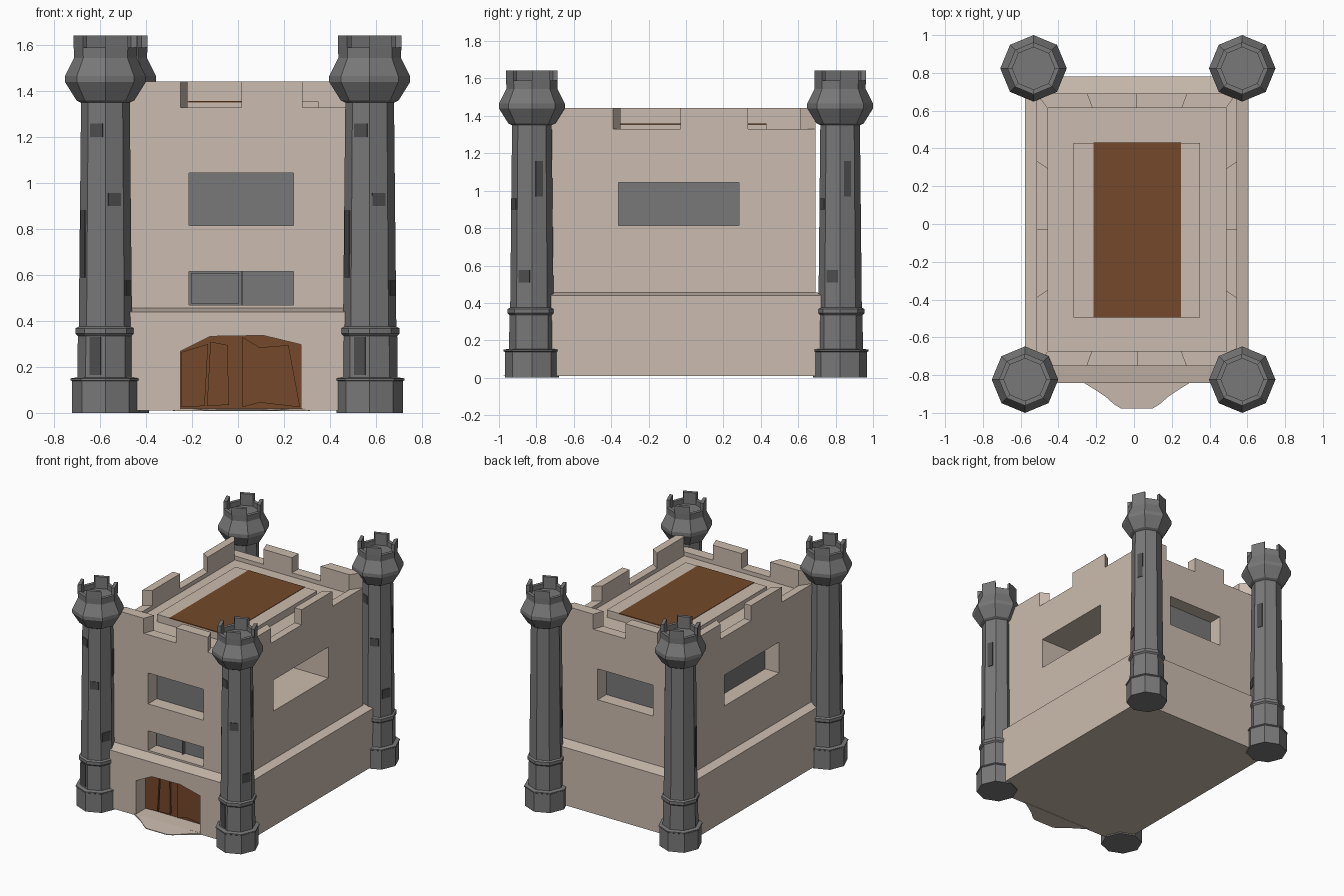
import bpy, bmesh, math
from mathutils import Vector, Matrix

cube = bpy.data.objects.get("Cube")
if cube:
    bpy.data.objects.remove(cube, do_unlink=True)


def material(name, rgb):
    m = bpy.data.materials.new(name)
    m.use_nodes = True
    m.diffuse_color = (*rgb, 1)
    m.node_tree.nodes["Principled BSDF"].inputs["Base Color"].default_value = (*rgb, 1)
    return m


SAND = material("sandstone", (0.60, 0.50, 0.425))
GREY = material("grey stone", (0.19, 0.19, 0.19))
DARK = material("dark slit", (0.075, 0.075, 0.075))
WOOD = material("brown wood", (0.175, 0.066, 0.023))


def loft(name, loops, mat, place=(0, 0, 0)):
    """Skin a stack of equal-length closed loops and cap both ends."""
    bm = bmesh.new()
    rings = [[bm.verts.new(p) for p in loop] for loop in loops]
    n = len(rings[0])
    for a, b in zip(rings, rings[1:]):
        for i in range(n):
            j = (i + 1) % n
            bm.faces.new((a[i], a[j], b[j], b[i]))
    bm.faces.new(rings[0])
    bm.faces.new(rings[-1])
    bmesh.ops.recalc_face_normals(bm, faces=bm.faces)
    mesh = bpy.data.meshes.new(name)
    bm.to_mesh(mesh)
    bm.free()
    mesh.materials.append(mat)
    ob = bpy.data.objects.new(name, mesh)
    ob.location = place
    bpy.context.scene.collection.objects.link(ob)
    return ob


def rect(x0, x1, y0, y1, z):
    return [(x0, y0, z), (x1, y0, z), (x1, y1, z), (x0, y1, z)]


def box(name, x, y, z, mat):
    return loft(name, [rect(*x, *y, h) for h in z], mat)


def prism_y(name, outline, y0, y1, mat):
    return loft(name, [[(x, y, z) for x, z in outline] for y in (y0, y1)], mat)


# Keep: plinth, sloping ledge, walls and sunken roof
CX, CY = 0.015, -0.03
PLINTH, OUTER, INNER = (0.592, 0.812), (0.53, 0.722), (0.471, 0.643)


def corners(half, z):
    return rect(CX - half[0], CX + half[0], CY - half[1], CY + half[1], z)


keep = loft("keep_walls", [
    corners(PLINTH, 0.01), corners(PLINTH, 0.44), corners(OUTER, 0.457),
    corners(OUTER, 1.33), corners(INNER, 1.33), corners(INNER, 1.30)], SAND)

# Openings cut into the walls
WIN_X, WIN_Z, LOW_Z = (-0.213, 0.242), (0.815, 1.045), (0.47, 0.615)
SIDE_Y = (-0.36, 0.283)
FRONT_PANE, BACK_PANE, DOOR_Y = -0.645, 0.585, -0.72
arch = [(-0.25, 0.02), (0.275, 0.02), (0.275, 0.297), (0.11, 0.337),
        (-0.12, 0.333), (-0.25, 0.268)]
cutters = [
    box("front_window_cutter", WIN_X, (-0.9, FRONT_PANE), WIN_Z, SAND),
    box("low_window_cutter", WIN_X, (-0.9, FRONT_PANE), LOW_Z, SAND),
    box("back_window_cutter", WIN_X, (BACK_PANE, 0.9), WIN_Z, SAND),
    box("side_window_cutter", (-0.8, 0.8), SIDE_Y, WIN_Z, SAND),
    prism_y("door_cutter", arch, -0.95, DOOR_Y, SAND),
]
bpy.context.view_layer.objects.active = keep
for cutter in cutters:
    cut = keep.modifiers.new("cut", 'BOOLEAN')
    cut.operation, cut.solver, cut.object = 'DIFFERENCE', 'EXACT', cutter
    bpy.ops.object.modifier_apply(modifier=cut.name)
    bpy.data.objects.remove(cutter, do_unlink=True)

# Window panes
box("front_window_pane", WIN_X, (FRONT_PANE - 0.005, FRONT_PANE + 0.004), WIN_Z, GREY)
box("low_window_pane", WIN_X, (FRONT_PANE - 0.005, FRONT_PANE + 0.004), LOW_Z, GREY)
box("low_window_shutter", (-0.205, 0.005), (FRONT_PANE - 0.02, FRONT_PANE), (0.476, 0.609), GREY)
box("low_window_mullion", (0.012, 0.02), (FRONT_PANE - 0.03, FRONT_PANE), LOW_Z, GREY)
box("back_window_pane", WIN_X, (BACK_PANE - 0.004, BACK_PANE + 0.005), WIN_Z, GREY)
box("side_window_pane", (-0.40, -0.392), SIDE_Y, WIN_Z, GREY)

# Arched double door with raised panels
prism_y("door", arch, DOOR_Y - 0.006, DOOR_Y + 0.01, WOOD)
left_panel = [(-0.245, 0.025), (-0.145, 0.03), (-0.13, 0.30), (-0.245, 0.265)]
mid_panel = [(-0.135, 0.03), (-0.04, 0.035), (-0.045, 0.295), (-0.12, 0.31)]
right_panel = [(0.02, 0.025), (0.095, 0.045), (0.095, 0.285), (0.02, 0.33)]
end_panel = [(0.095, 0.045), (0.27, 0.025), (0.22, 0.295), (0.095, 0.285)]
for i, panel in enumerate((left_panel, mid_panel, right_panel, end_panel)):
    prism_y(f"door_panel_{i + 1}", panel, DOOR_Y - 0.02, DOOR_Y, WOOD)

# Flared doorstep
half = [(0.298, -0.83), (0.225, -0.875), (0.165, -0.915), (0.12, -0.955), (0.085, -0.976)]
step = [(CX - x, y) for x, y in half] + [(CX + x, y) for x, y in reversed(half)]
loft("doorstep", [[(x, y, 0.008) for x, y in step],
                  [(x, y, 0.02 if y > -0.9 else 0.013) for x, y in step]], SAND)

# Raised roof slab with a wooden deck
box("roof_slab", (-0.32, 0.35), (-0.495, 0.43), (1.29, 1.355), SAND)
box("roof_deck", (-0.215, 0.25), (-0.496, 0.431), (1.35, 1.358), WOOD)

# Parapet: every side is a merlon, a gap, a merlon and a gap
out_c = [Vector(p) for p in corners(OUTER, 1.33)]
in_c = [Vector(p) for p in corners(INNER, 1.33)]
rise = Vector((0, 0, 0.112))
for i in range(4):
    j = (i + 1) % 4
    for t in (0, 0.5):
        foot = [out_c[i].lerp(out_c[j], t), out_c[i].lerp(out_c[j], t + 0.25),
                in_c[i].lerp(in_c[j], t + 0.25), in_c[i].lerp(in_c[j], t)]
        loft(f"parapet_merlon_{i}_{int(t * 2)}", [foot, [p + rise for p in foot]], SAND)


# Octagonal corner towers
def ring(r, z):
    return [(r * math.cos(a), r * math.sin(a), z)
            for a in (k * math.pi / 4 for k in range(8))]


PROFILE = [(0.145, 0), (0.145, 0.138), (0.151, 0.142), (0.151, 0.15), (0.122, 0.155),
           (0.12, 0.335), (0.13, 0.345), (0.13, 0.368), (0.116, 0.375), (0.106, 1.35),
           (0.126, 1.36), (0.176, 1.44), (0.176, 1.465), (0.136, 1.545), (0.138, 1.59),
           (0.112, 1.59), (0.112, 1.555)]
# Slits: facet angle, width, bottom, top, distance from the axis
SLITS = [(247.5, 0.06, 1.20, 1.26, 0.1), (292.5, 0.06, 0.90, 0.957, 0.103),
         (247.5, 0.052, 0.165, 0.33, 0.112), (337.5, 0.065, 0.51, 0.577, 0.106),
         (22.5, 0.04, 0.97, 1.16, 0.102), (202.5, 0.05, 0.59, 0.88, 0.104)]


def tower(name, x, y):
    loft(name, [ring(r, z) for r, z in PROFILE], GREY, (x, y, 0))
    for k in range(0, 8, 2):
        loops = []
        for z in (1.59, 1.642):
            o, n = ring(0.138, z), ring(0.112, z)
            loops.append([o[k], o[k + 1], n[k + 1], n[k]])
        loft(f"{name}_merlon_{k // 2}", loops, GREY, (x, y, 0))
    for i, (angle, w, z0, z1, d) in enumerate(SLITS):
        slit = box(f"{name}_slit_{i}", (d - 0.005, d + 0.004), (-w / 2, w / 2), (z0, z1), DARK)
        slit.matrix_world = (Matrix.Translation((x, y, 0))
                             @ Matrix.Rotation(math.radians(angle), 4, 'Z'))


tower("front_left_tower", 0.573, -0.824)
tower("front_right_tower", -0.577, -0.824)
tower("back_left_tower", 0.573, 0.824)
tower("back_right_tower", -0.532, 0.824)
